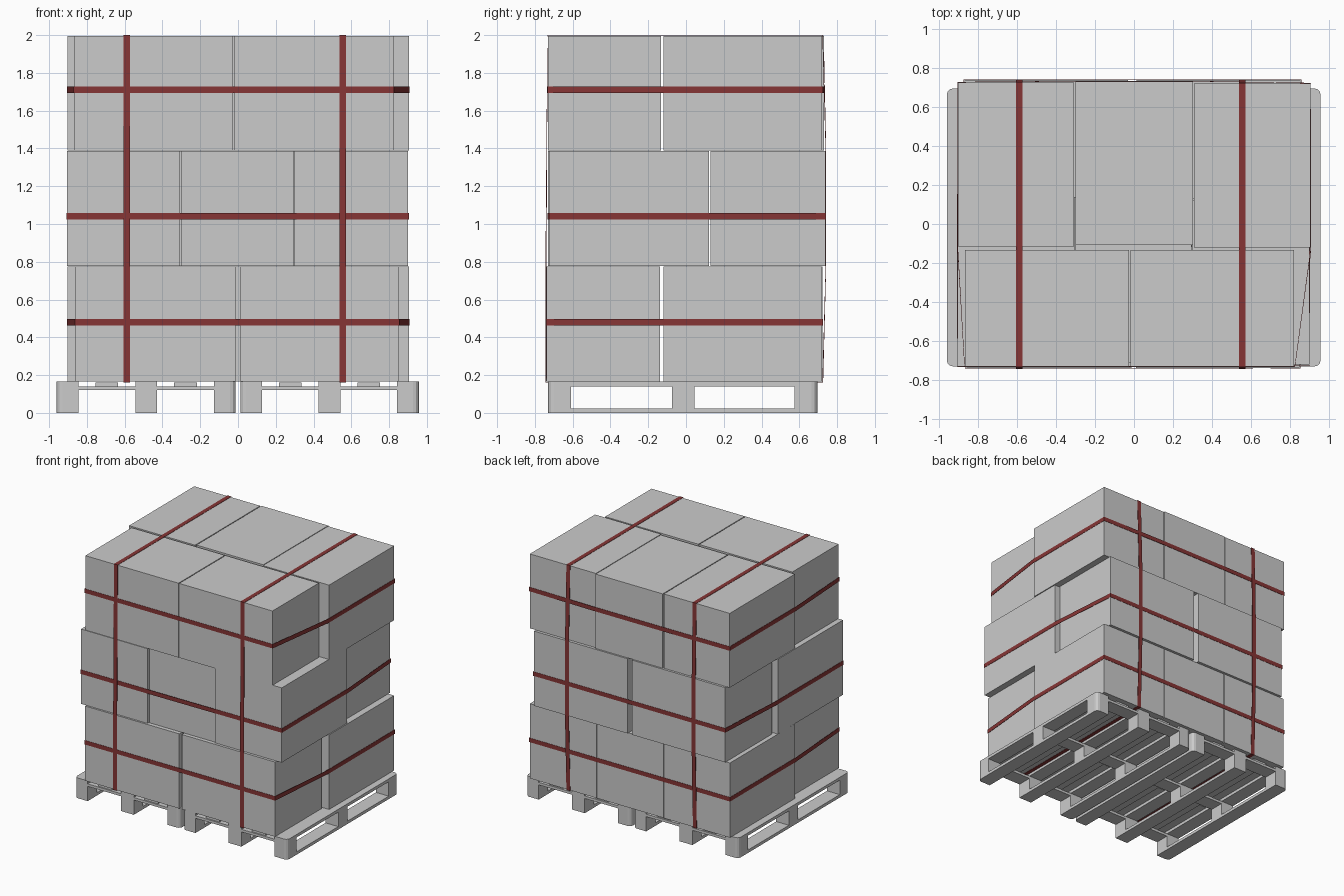
import bpy, bmesh
from mathutils import Vector
from mathutils.geometry import convex_hull_2d

if "Cube" in bpy.data.objects:
    bpy.data.objects.remove(bpy.data.objects["Cube"])


def material(name, rgb):
    m = bpy.data.materials.new(name)
    m.diffuse_color = (*rgb, 1)
    m.use_nodes = True
    m.node_tree.nodes["Principled BSDF"].inputs["Base Color"].default_value = m.diffuse_color
    return m


GREY = material("plain grey", (0.6, 0.6, 0.6))
RED = material("dark red strap", (0.24, 0.036, 0.036))


def finish(name, bm, mat):
    me = bpy.data.meshes.new(name)
    bmesh.ops.recalc_face_normals(bm, faces=bm.faces[:])
    bm.to_mesh(me)
    bm.free()
    me.materials.append(mat)
    ob = bpy.data.objects.new(name, me)
    bpy.context.collection.objects.link(ob)
    return ob


def add_box(bm, x, y, z):
    verts = bmesh.ops.create_cube(bm, size=1)["verts"]
    for v in verts:
        v.co = Vector([(r[0] + r[1]) / 2 + c * (r[1] - r[0]) for r, c in zip((x, y, z), v.co)])
    return verts


# Pallets: runners, blocks, cross boards and deck boards
Y0, Y1 = -0.73, 0.695
W = 0.115
ROWS = [(Y0, Y0 + 0.12), (-0.075, 0.045), (Y1 - 0.12, Y1)]


def pallet(name, x0, x1):
    bm = bmesh.new()
    mid = (x0 + x1) / 2
    cols = [(x0, x0 + W), (mid - W / 2, mid + W / 2), (x1 - W, x1)]
    for c in cols:
        add_box(bm, c, (Y0, Y1), (0, 0.024))            # bottom runner
        add_box(bm, c, (Y0, Y1), (0.141, 0.165))        # deck board
        for r in ROWS:
            add_box(bm, c, r, (0.024, 0.12))            # block
    for r in ROWS:
        add_box(bm, (x0, x1), r, (0.12, 0.141))         # cross board
    for s in (-1, 1):                                   # thinner deck boards between
        c = mid + s * 0.208
        add_box(bm, (c - 0.06, c + 0.06), (Y0 + 0.01, Y1 - 0.01), (0.141, 0.160))
    # round the upright edges at the four pallet corners
    edges = [e for e in bm.edges
             if abs(e.verts[0].co.z - e.verts[1].co.z) > 0.01
             and all(min(abs(v.co.x - x0), abs(v.co.x - x1)) < 1e-4
                     and min(abs(v.co.y - Y0), abs(v.co.y - Y1)) < 1e-4 for v in e.verts)]
    bmesh.ops.bevel(bm, geom=edges, offset=0.03, segments=3, profile=0.5, affect='EDGES')
    finish(name, bm, GREY)


pallet("left_pallet", -0.96, -0.012)
pallet("right_pallet", 0.012, 0.957)

# Cartons: (x0, x1, y0, y1) in each layer, two lengthways and three crossways
layers = [
    ((0.166, 0.775), [(-0.86, -0.012, -0.74, -0.14), (0.01, 0.85, -0.738, -0.138),
                      (-0.902, -0.305, -0.118, 0.722), (-0.3, 0.297, -0.118, 0.72),
                      (0.303, 0.905, -0.118, 0.72)]),
    ((0.778, 1.387), [(-0.905, -0.306, -0.73, 0.11), (-0.3, 0.294, -0.712, 0.122),
                      (0.3, 0.9, -0.722, 0.122),
                      (-0.87, -0.03, 0.135, 0.738), (0.012, 0.855, 0.13, 0.738)]),
    ((1.39, 1.996), [(-0.866, -0.026, -0.73, -0.133), (-0.019, 0.822, -0.73, -0.133),
                     (-0.902, -0.307, -0.115, 0.725), (-0.3, 0.303, -0.107, 0.73),
                     (0.309, 0.905, -0.12, 0.72)]),
]
for n, (z, boxes) in enumerate(layers, 1):
    for k, (xa, xb, ya, yb) in enumerate(boxes, 1):
        bm = bmesh.new()
        add_box(bm, (xa, xb), (ya, yb), z)
        finish(f"carton_layer{n}_{k}", bm, GREY)


# Straps: ribbons pulled tight around the convex outline of the load
T = 0.004


def strap(name, points, place, width=0.034):
    grown = [Vector((a + i, b + j)) for a, b in points for i in (-T, T) for j in (-T, T)]
    ring = [grown[i] for i in convex_hull_2d(grown)]
    bm = bmesh.new()
    lo, hi = ([bm.verts.new(place(p, s * width / 2)) for p in ring] for s in (-1, 1))
    for i in range(len(ring)):
        j = (i + 1) % len(ring)
        bm.faces.new((lo[i], lo[j], hi[j], hi[i]))
    ob = finish(name, bm, RED)
    mod = ob.modifiers.new("thickness", 'SOLIDIFY')
    mod.thickness = 0.003
    mod.offset = -1


for n, ((_, boxes), height) in enumerate(zip(layers, (0.48, 1.04, 1.71)), 1):
    pts = [(x, y) for b in boxes for x in b[:2] for y in b[2:]]
    strap(f"level_strap_{n}", pts, lambda p, s: (p.x, p.y, height + s))

for name, sx in (("left", -0.588), ("right", 0.555)):
    pts = [(y, h) for z, boxes in layers for b in boxes if b[0] < sx < b[1]
           for y in b[2:] for h in z]
    strap(f"{name}_upright_strap", pts, lambda p, s: (sx + s, p.x, p.y))
